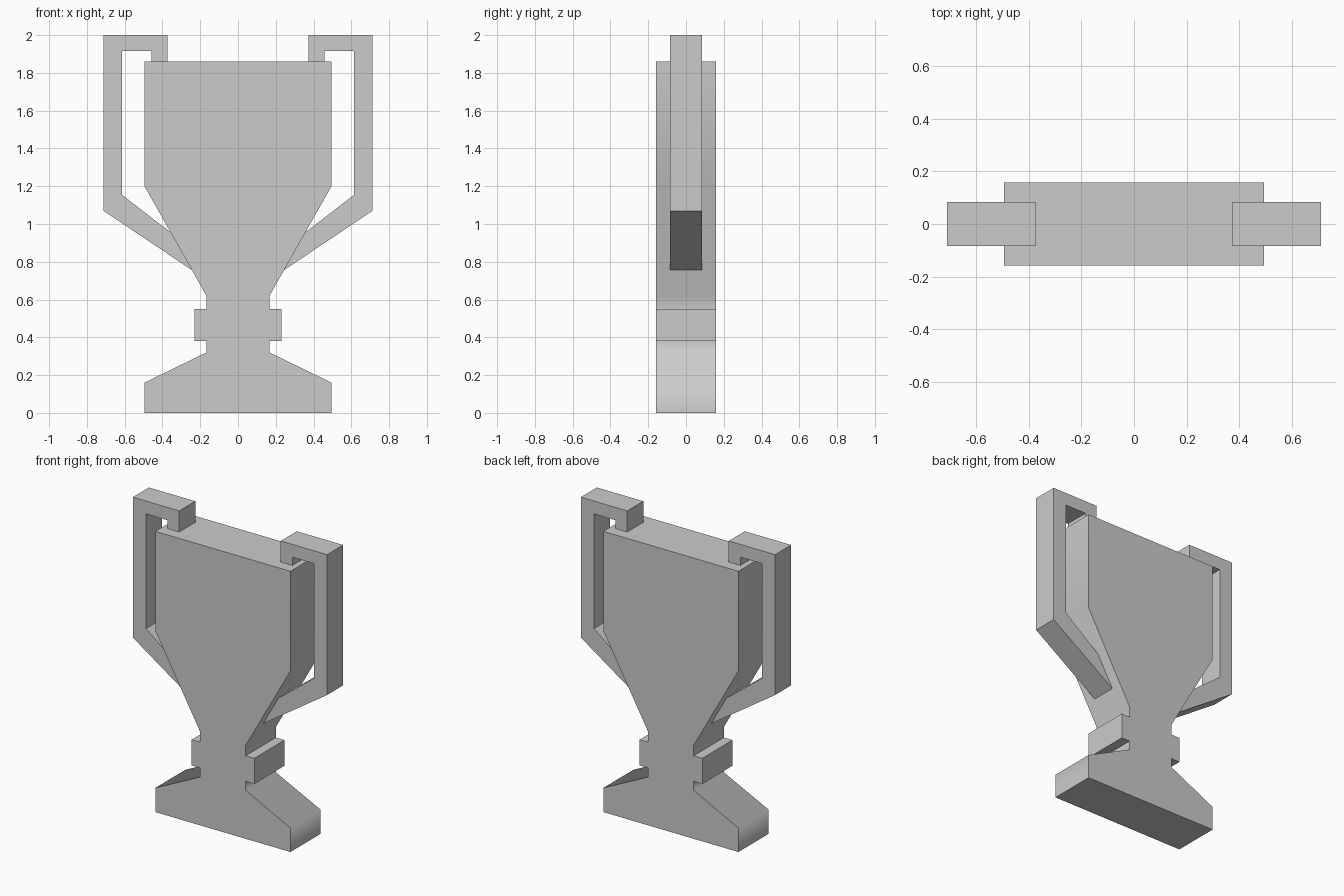
import bpy, bmesh, math

if "Cube" in bpy.data.objects:
    bpy.data.objects.remove(bpy.data.objects["Cube"])


def extrude_profile(name, points, half_depth):
    """Solid made from an (x, z) outline extruded along y."""
    bm = bmesh.new()
    face = bm.faces.new([bm.verts.new((x, -half_depth, z)) for x, z in points])
    ext = bmesh.ops.extrude_face_region(bm, geom=[face], use_keep_orig=True)
    moved = [v for v in ext["geom"] if isinstance(v, bmesh.types.BMVert)]
    bmesh.ops.translate(bm, verts=moved, vec=(0, 2 * half_depth, 0))
    bmesh.ops.recalc_face_normals(bm, faces=bm.faces)
    mesh = bpy.data.meshes.new(name)
    bm.to_mesh(mesh)
    bm.free()
    obj = bpy.data.objects.new(name, mesh)
    bpy.context.collection.objects.link(obj)
    return obj


# Cup, stem, collar and base: one symmetric silhouette
half = [(0.495, 0), (0.495, 0.16), (0.167, 0.32), (0.167, 0.38),
        (0.23, 0.38), (0.23, 0.55), (0.167, 0.55), (0.167, 0.62),
        (0.495, 1.20), (0.495, 1.86)]
body = extrude_profile("cup_body", half + [(-x, z) for x, z in reversed(half)], 0.158)
bpy.context.view_layer.objects.active = body
body.select_set(True)
bpy.ops.object.shade_smooth_by_angle(angle=math.radians(70))

# Handles: hooked over the rim, ending on the sloped cup wall
handle = [(0.372, 1.86), (0.372, 2.0), (0.712, 2.0), (0.712, 1.07),
          (0.243, 0.755), (0.356, 0.955), (0.615, 1.155), (0.615, 1.915),
          (0.457, 1.915), (0.457, 1.86)]
handles = extrude_profile("handles", handle, 0.084)
handles.modifiers.new("Mirror", 'MIRROR')
